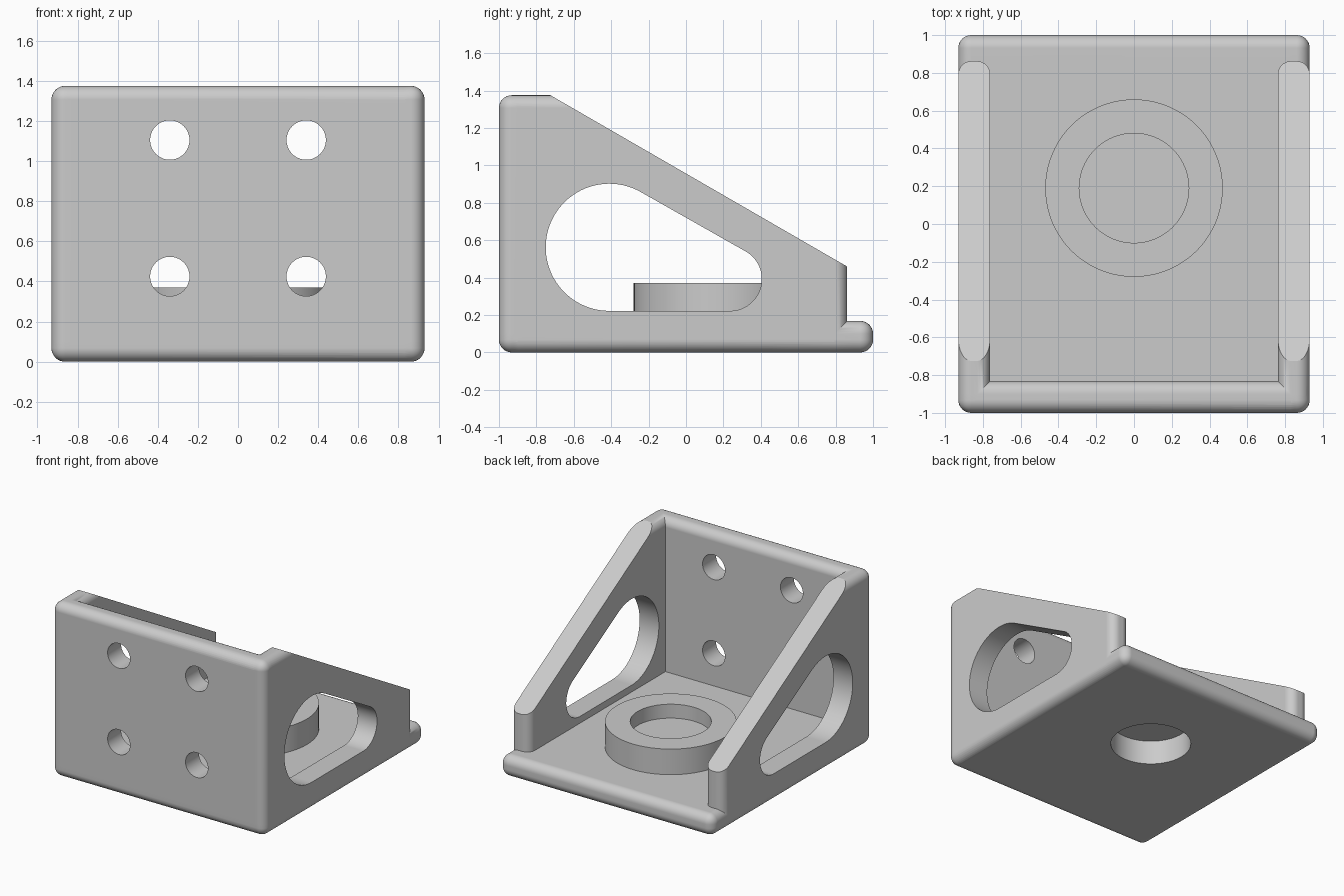
import bpy, bmesh, math
from mathutils import Matrix, Vector

cube = bpy.data.objects.get("Cube")
if cube:
    bpy.data.objects.remove(cube, do_unlink=True)

grey = bpy.data.materials.new("plain grey")
grey.use_nodes = True
color = (0.6, 0.6, 0.6, 1)
grey.diffuse_color = color
grey.node_tree.nodes["Principled BSDF"].inputs["Base Color"].default_value = color

HALF_W, HEIGHT, THICK, ROUND = 0.93, 1.375, 0.168, 0.068


def finish(name, bm):
    bmesh.ops.recalc_face_normals(bm, faces=bm.faces)
    mesh = bpy.data.meshes.new(name)
    bm.to_mesh(mesh)
    bm.free()
    mesh.materials.append(grey)
    ob = bpy.data.objects.new(name, mesh)
    bpy.context.collection.objects.link(ob)
    return ob


def rounded_box(name, low, high):
    low, high = Vector(low), Vector(high)
    bm = bmesh.new()
    bmesh.ops.create_cube(bm, size=1)
    for v in bm.verts:
        v.co = [(a + b) / 2 + c * (b - a) for a, b, c in zip(low, high, v.co)]
    bmesh.ops.bevel(bm, geom=bm.edges[:], offset=ROUND, offset_type='OFFSET',
                    segments=8, profile=0.5, affect='EDGES', clamp_overlap=True)
    return finish(name, bm)


def cylinder(name, radius, start, end, axis='Z'):
    start, end = Vector(start), Vector(end)
    bm = bmesh.new()
    turn = Matrix.Rotation(math.pi / 2, 4, 'X') if axis == 'Y' else Matrix()
    bmesh.ops.create_cone(bm, cap_ends=True, segments=80, radius1=radius, radius2=radius,
                          depth=(end - start).length,
                          matrix=Matrix.Translation((start + end) / 2) @ turn)
    return finish(name, bm)


def side_prism(name, outline):
    """Extrude a (y, z) outline across the whole width."""
    bm = bmesh.new()
    face = bm.faces.new([bm.verts.new((-1.2, y, z)) for y, z in outline])
    moved = bmesh.ops.extrude_face_region(bm, geom=[face])["geom"]
    bmesh.ops.translate(bm, vec=(2.4, 0, 0),
                        verts=[g for g in moved if isinstance(g, bmesh.types.BMVert)])
    return finish(name, bm)


def combine(target, tool, operation, keep=False):
    mod = target.modifiers.new("combine", 'BOOLEAN')
    mod.object, mod.operation, mod.solver = tool, operation, 'EXACT'
    bpy.context.view_layer.objects.active = target
    bpy.ops.object.modifier_apply(modifier=mod.name)
    if not keep:
        bpy.data.objects.remove(tool, do_unlink=True)


def arc(cy, cz, radius, start, end, steps):
    angles = [math.radians(start + (end - start) * i / steps) for i in range(steps + 1)]
    return [(cy + radius * math.cos(a), cz + radius * math.sin(a)) for a in angles]


# Plates: floor and upright wall
bracket = rounded_box("angle_bracket", (-HALF_W, -1, 0), (HALF_W, 1, THICK))
wall = rounded_box("wall", (-HALF_W, -1, 0), (HALF_W, -1 + THICK, HEIGHT))
combine(bracket, wall, 'UNION')

# Side gussets with a sloped top and a teardrop window
slope = side_prism("slope_cutter", [(-0.725, HEIGHT), (0.865, 0.457), (1.2, 0.263),
                                    (1.2, 1.6), (-1.115, 1.6)])
window = side_prism("window_cutter", arc(-0.41, 0.562, 0.34, 60, 270, 48)
                    + arc(0.235, 0.392, 0.17, -90, 60, 36))
for side in (-1, 1):
    xs = sorted((side * HALF_W, side * (HALF_W - THICK)))
    gusset = rounded_box("gusset", (xs[0], -1, 0), (xs[1], 0.862, HEIGHT))
    combine(gusset, slope, 'DIFFERENCE', keep=True)
    combine(gusset, window, 'DIFFERENCE', keep=True)
    combine(bracket, gusset, 'UNION')
for cutter in (slope, window):
    bpy.data.objects.remove(cutter, do_unlink=True)

# Round boss with a blind recess above and below
combine(bracket, cylinder("boss", 0.47, (0, 0.19, 0.1), (0, 0.19, 0.37)), 'UNION')
for low, high in ((0.26, 0.6), (-0.2, 0.19)):
    combine(bracket, cylinder("recess", 0.29, (0, 0.19, low), (0, 0.19, high)), 'DIFFERENCE')

# Four mounting holes through the wall
for x in (-0.34, 0.34):
    for z in (0.425, 1.105):
        combine(bracket, cylinder("hole", 0.098, (x, -1.2, z), (x, -0.7, z), 'Y'), 'DIFFERENCE')

# Smooth rounded edges, flat plates
bpy.ops.object.select_all(action='DESELECT')
bracket.select_set(True)
bpy.context.view_layer.objects.active = bracket
bpy.ops.object.shade_smooth_by_angle(angle=math.radians(25))
weighted = bracket.modifiers.new("flat plates", 'WEIGHTED_NORMAL')
weighted.keep_sharp = True
